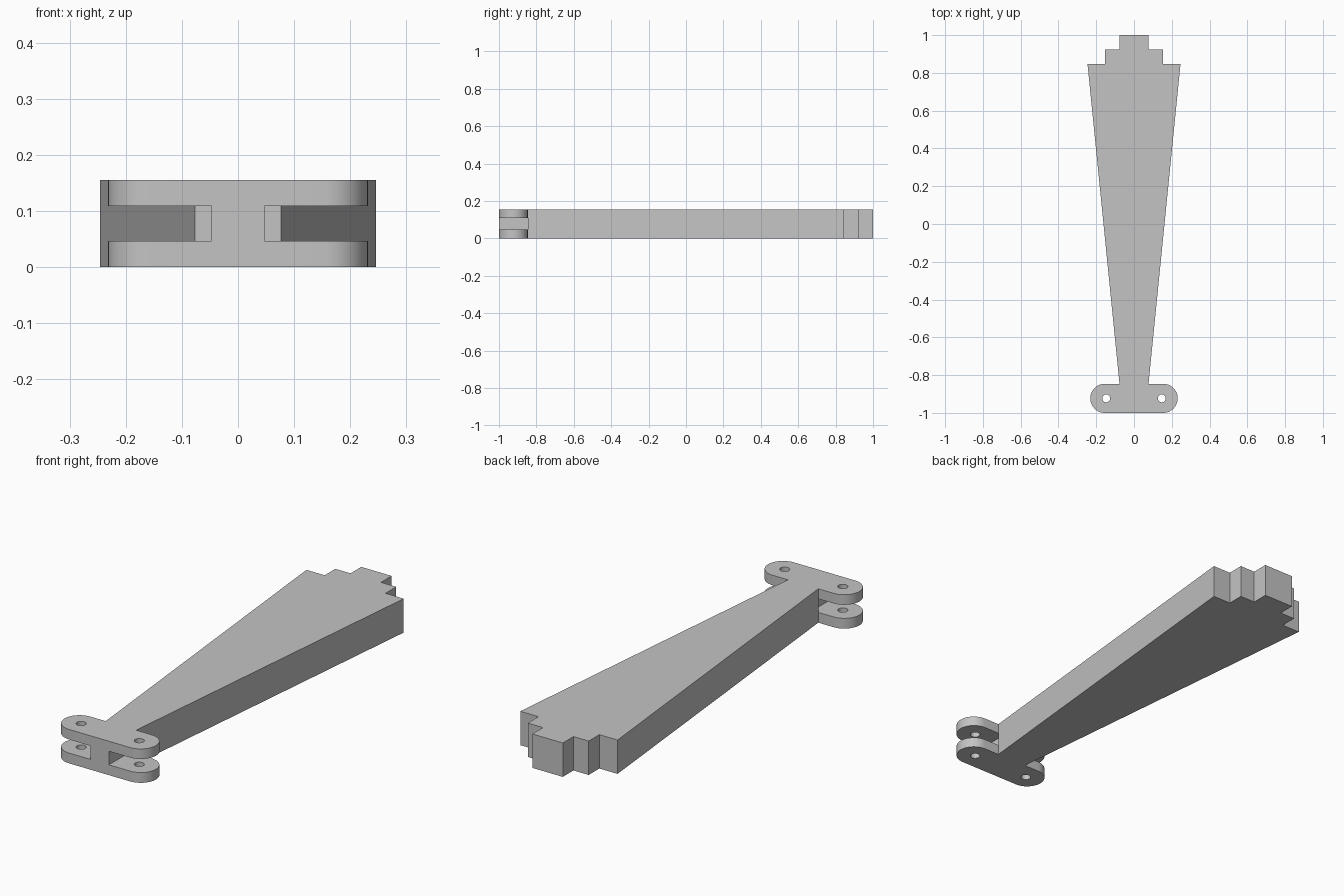
import bpy
import bmesh
import math
from mathutils import Matrix, Vector

cube = bpy.data.objects.get("Cube")
if cube:
    bpy.data.objects.remove(cube, do_unlink=True)

HEIGHT = 0.155
NECK_Y = -0.846      # where the tapered bar meets the clevis
ARM_R = 0.077        # rounded arm ends
ARM_X = 0.1545
HOLE_X = 0.147
SLOT_X, SLOT_LOW, SLOT_HIGH = 0.047, 0.047, 0.109

grey = bpy.data.materials.new("plain grey")
grey.use_nodes = True
colour = (0.55, 0.55, 0.55, 1)
grey.diffuse_color = colour
grey.node_tree.nodes["Principled BSDF"].inputs["Base Color"].default_value = colour


def finish(bm, name):
    bmesh.ops.recalc_face_normals(bm, faces=bm.faces)
    mesh = bpy.data.meshes.new(name)
    bm.to_mesh(mesh)
    bm.free()
    mesh.materials.append(grey)
    obj = bpy.data.objects.new(name, mesh)
    bpy.context.collection.objects.link(obj)
    return obj


def prism(name, outline, low, high):
    bm = bmesh.new()
    face = bm.faces.new([bm.verts.new((x, y, low)) for x, y in outline])
    top = bmesh.ops.extrude_face_region(bm, geom=[face])["geom"]
    verts = [v for v in top if isinstance(v, bmesh.types.BMVert)]
    bmesh.ops.translate(bm, verts=verts, vec=Vector((0, 0, high - low)))
    return finish(bm, name)


# Half outline: rounded arm, tapered bar, stepped far end
half = []
for i in range(25):
    a = -math.pi / 2 + math.pi * i / 24
    half.append((ARM_X + ARM_R * math.cos(a), NECK_Y - ARM_R + ARM_R * math.sin(a)))
half += [(0.077, NECK_Y), (0.246, 0.846), (0.154, 0.846),
         (0.154, 0.923), (0.077, 0.923), (0.077, 1.0)]
outline = half + [(-x, y) for x, y in reversed(half)]
bar = prism("tapered_clevis_bar", outline, 0, HEIGHT)

# Slots between the arms and pin holes through them, mirrored
cutters = []
for side in (-1, 1):
    slot = [(side * x, y) for x, y in ((SLOT_X, -1.1), (0.4, -1.1),
                                      (0.4, NECK_Y), (SLOT_X, NECK_Y))]
    cutters.append(prism("slot_cutter", slot, SLOT_LOW, SLOT_HIGH))
    bm = bmesh.new()
    bmesh.ops.create_cone(bm, cap_ends=True, segments=32, radius1=0.021,
                          radius2=0.021, depth=0.4,
                          matrix=Matrix.Translation((side * HOLE_X, NECK_Y - ARM_R, HEIGHT / 2)))
    cutters.append(finish(bm, "pin_hole_cutter"))

for cutter in cutters:
    cutter.hide_render = True
    cut = bar.modifiers.new(cutter.name, "BOOLEAN")
    cut.operation = "DIFFERENCE"
    cut.solver = "EXACT"
    cut.object = cutter

# Bake the cuts and drop the helpers
bpy.context.view_layer.update()
graph = bpy.context.evaluated_depsgraph_get()
cut_mesh = bpy.data.meshes.new_from_object(bar.evaluated_get(graph))
bar.modifiers.clear()
bar.data = cut_mesh
for cutter in cutters:
    bpy.data.objects.remove(cutter, do_unlink=True)

# Smooth round ends and holes, crisp edges elsewhere
bpy.ops.object.select_all(action="DESELECT")
bar.select_set(True)
bpy.context.view_layer.objects.active = bar
bpy.ops.object.shade_smooth_by_angle(angle=math.radians(30))
